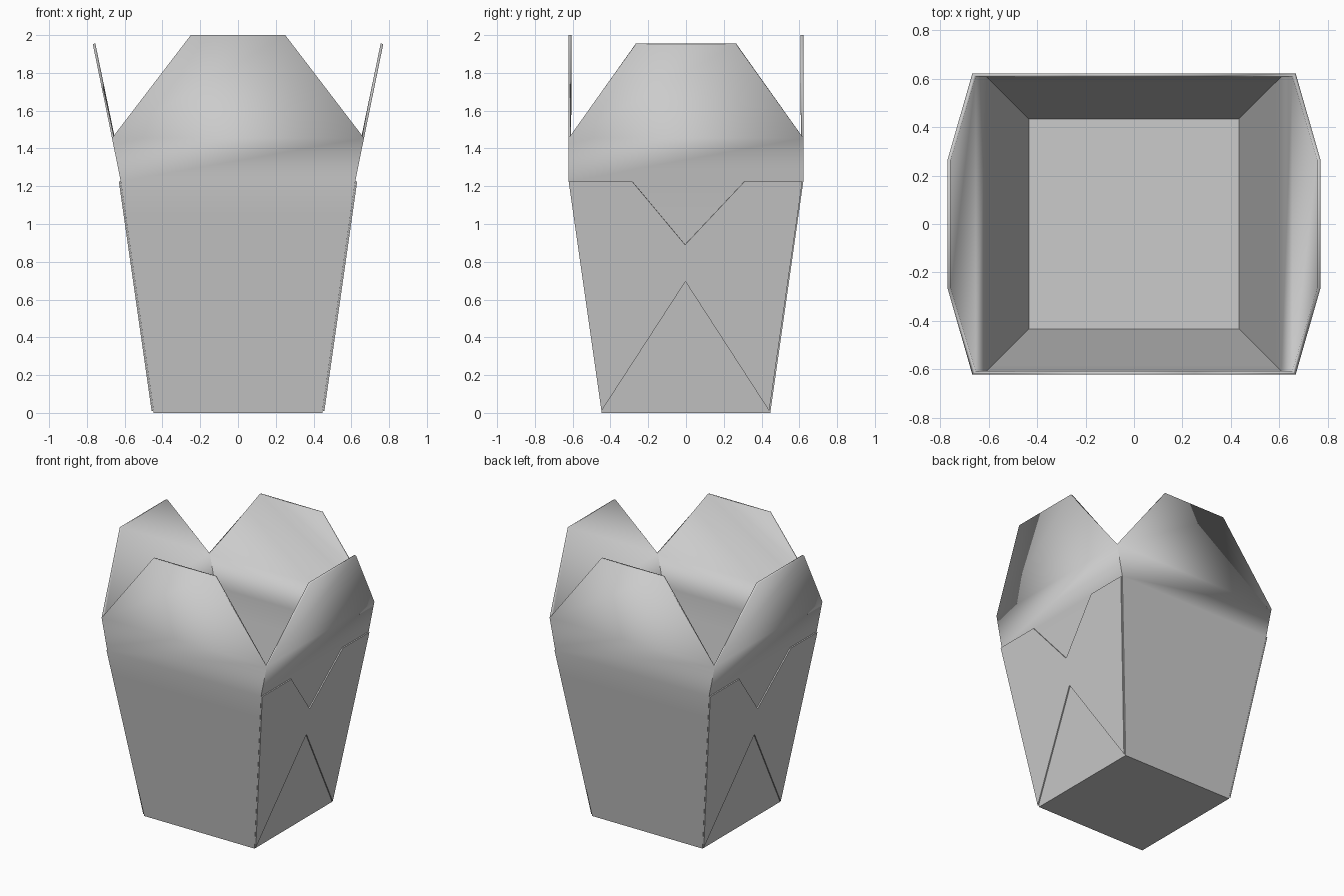
import bpy, bmesh
from math import pi

if "Cube" in bpy.data.objects:
    bpy.data.objects.remove(bpy.data.objects["Cube"])

H = 1.225                      # height of the crease where the lids begin


def wall(z):
    """Half width of the tapered body at height z."""
    return 0.446 + 0.175 * z / H


def make(name, bm, thickness):
    bmesh.ops.recalc_face_normals(bm, faces=bm.faces)
    me = bpy.data.meshes.new(name)
    bm.to_mesh(me)
    bm.free()
    ob = bpy.data.objects.new(name, me)
    bpy.context.collection.objects.link(ob)
    mod = ob.modifiers.new("Card", 'SOLIDIFY')
    mod.thickness, mod.offset, mod.use_even_offset = thickness, -1, True
    return ob


# Carton: floor, four tapered walls and four clipped-corner lid flaps
bm = bmesh.new()
levels = [(wall(z), wall(z), z) for z in (0, 1.05, H)] + [(0.667, 0.621, 1.455)]
rings = [[bm.verts.new((sx * x, sy * y, z))
          for sx, sy in ((-1, -1), (1, -1), (1, 1), (-1, 1))] for x, y, z in levels]
floor = bm.faces.new(rings[0][::-1])
for lo, hi in zip(rings, rings[1:]):
    for i in range(4):
        j = (i + 1) % 4
        bm.faces.new((lo[i], lo[j], hi[j], hi[i]))
tips = [((-0.25, -0.621, 2), (0.25, -0.621, 2)),
        ((0.769, -0.265, 1.953), (0.769, 0.265, 1.953))]
tips += [tuple((-x, -y, z) for x, y, z in pair) for pair in tips]
for i, (a, b) in enumerate(tips):
    bm.faces.new((rings[-1][i], rings[-1][(i + 1) % 4], bm.verts.new(b), bm.verts.new(a)))
bm.normal_update()
# open shell: make sure the floor faces down so the card thickens inwards
carton = make("carton", bm, 0.014)
if carton.data.polygons[0].normal.z > 0:
    carton.data.flip_normals()
bpy.context.view_layer.objects.active = carton
carton.select_set(True)
bpy.ops.object.shade_smooth_by_angle(angle=pi / 6)
carton.select_set(False)

# Folded side panels: notched on top, triangular opening below
profile = [(-wall(0.01), 0.01), (-0.003, 0.695), (wall(0.01) - 0.007, 0.01),
           (wall(H) - 0.005, H), (0.31, H), (-0.005, 0.89), (-0.285, H), (-wall(H), H)]
for name, s in (("right_fold", 1), ("left_fold", -1)):
    bm = bmesh.new()
    bm.faces.new([bm.verts.new((s * (wall(z) + 0.01), s * y, z)) for y, z in profile])
    fold = make(name, bm, 0.0085)
    if fold.data.polygons[0].normal.x * s < 0:
        fold.data.flip_normals()
